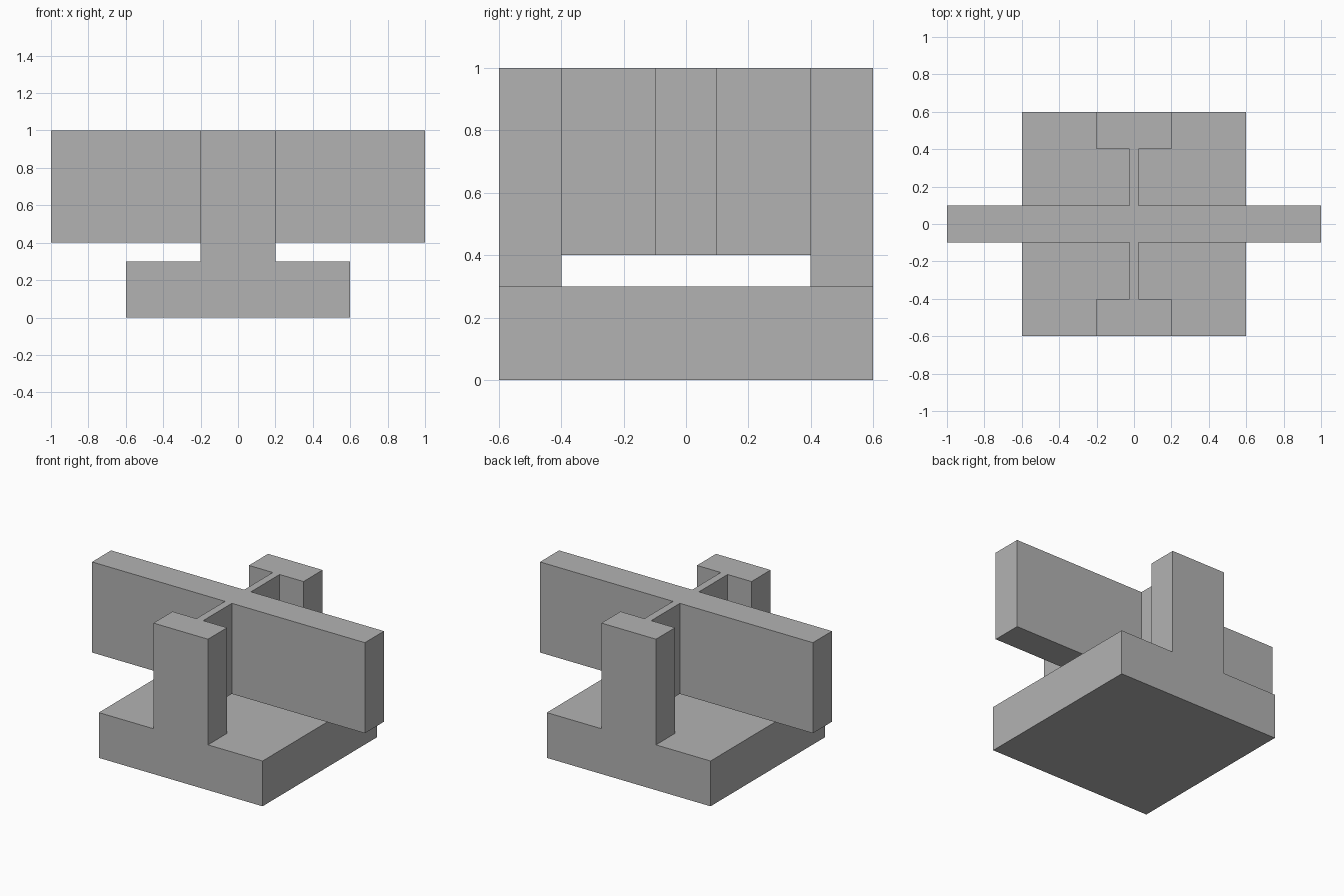
import bpy
import bmesh
from mathutils import Vector

cube = bpy.data.objects.get("Cube")
if cube:
    bpy.data.objects.remove(cube, do_unlink=True)

GREY = (0.45, 0.45, 0.45, 1.0)
material = bpy.data.materials.new("plain grey")
material.use_nodes = True
material.diffuse_color = GREY
material.node_tree.nodes["Principled BSDF"].inputs["Base Color"].default_value = GREY


def box(name, low, high):
    """Flat-faced block spanning two opposite corners."""
    low, high = Vector(low), Vector(high)
    bm = bmesh.new()
    bmesh.ops.create_cube(bm, size=1)
    bmesh.ops.scale(bm, vec=high - low, verts=bm.verts)
    bmesh.ops.translate(bm, vec=(low + high) / 2, verts=bm.verts)
    mesh = bpy.data.meshes.new(name)
    bm.to_mesh(mesh)
    bm.free()
    mesh.materials.append(material)
    obj = bpy.data.objects.new(name, mesh)
    bpy.context.collection.objects.link(obj)
    return obj


BASE_TOP, BAR_BOTTOM, TOP = 0.3, 0.4, 1.0
BAR_Y, POST_Y, END_Y = 0.1, 0.4, 0.6

# Base slab
box("base", (-0.6, -END_Y, 0), (0.6, END_Y, BASE_TOP))

# Long crossbar hanging clear of the base
box("crossbar", (-1, -BAR_Y, BAR_BOTTOM), (1, BAR_Y, TOP))

# Upright posts and the thin webs that tie them to the crossbar
for side, sign in (("front", -1), ("back", 1)):
    def span(y1, y2):
        return sorted((sign * y1, sign * y2))

    y1, y2 = span(POST_Y, END_Y)
    box(side + "_post", (-0.2, y1, BASE_TOP), (0.2, y2, TOP))
    y1, y2 = span(BAR_Y, POST_Y)
    box(side + "_web", (-0.025, y1, BAR_BOTTOM), (0.025, y2, TOP))
